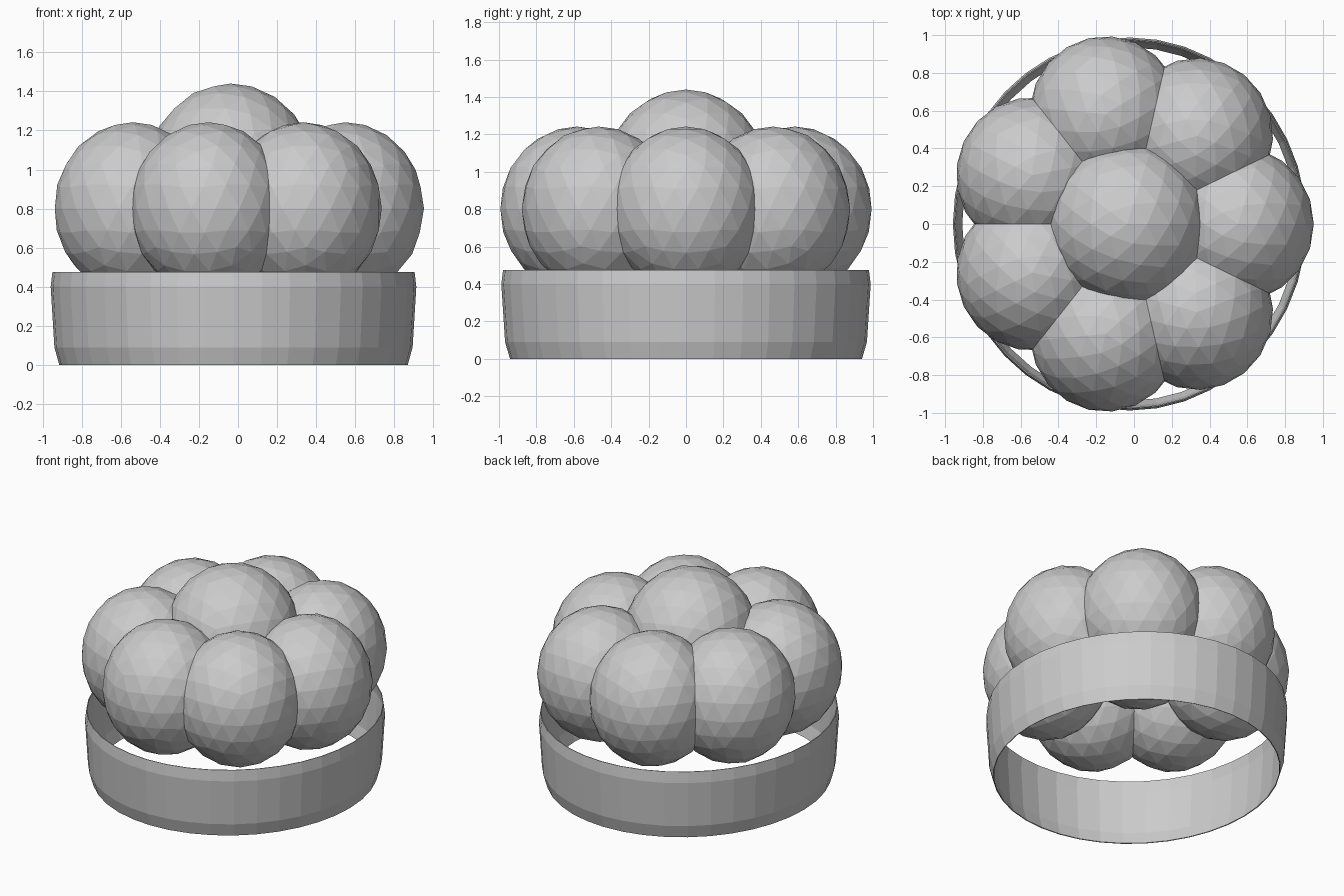
import bpy
import math

cube = bpy.data.objects.get("Cube")
if cube:
    bpy.data.objects.remove(cube, do_unlink=True)

# Single matte grey
grey = bpy.data.materials.new("light grey")
grey.use_nodes = True
GREY = (0.6, 0.6, 0.6, 1.0)
grey.diffuse_color = GREY
grey.node_tree.nodes["Principled BSDF"].inputs["Base Color"].default_value = GREY

CENTRE_X = -0.023
STRETCH_Y = 1.055


def ball(name, location, radii, turn=0.0):
    """Faceted, slightly egg-shaped ball."""
    bpy.ops.mesh.primitive_ico_sphere_add(subdivisions=3, radius=1, location=location)
    obj = bpy.context.object
    obj.name = name
    # Turn the facets before stretching, so the stretch stays on the world axes
    for v in obj.data.vertices:
        x, y, z = v.co
        c, s = math.cos(turn), math.sin(turn)
        v.co = ((x * c - y * s) * radii[0], (x * s + y * c) * radii[1], z * radii[2])
    obj.data.materials.append(grey)
    return obj


# Ring of seven balls around a raised one
COUNT = 7
for i in range(COUNT):
    a = math.tau * i / COUNT
    ball(f"outer_ball_{i + 1}",
         (CENTRE_X + 0.573 * math.cos(a), 0.597 * math.sin(a), 0.8),
         (0.402, 0.412, 0.442), a)
ball("centre_ball", (-0.037, 0, 0.98), (0.43, 0.435, 0.46))

# Thin open band, tapering at the foot and drawn in slightly at the rim
SIDES = 40
profile = [(0.892, 0.0), (0.917, 0.09), (0.936, 0.4), (0.927, 0.475)]
verts, faces = [], []
for r, z in profile:
    for i in range(SIDES):
        a = math.tau * i / SIDES
        verts.append((r * math.cos(a), r * STRETCH_Y * math.sin(a), z))
for row in range(len(profile) - 1):
    for i in range(SIDES):
        j = (i + 1) % SIDES
        low, high = row * SIDES, (row + 1) * SIDES
        faces.append((low + i, low + j, high + j, high + i))
mesh = bpy.data.meshes.new("base_band")
mesh.from_pydata(verts, [], faces)
mesh.materials.append(grey)
band = bpy.data.objects.new("base_band", mesh)
band.location.x = CENTRE_X
bpy.context.collection.objects.link(band)
wall = band.modifiers.new("wall", "SOLIDIFY")
wall.thickness = 0.006
wall.offset = -1
